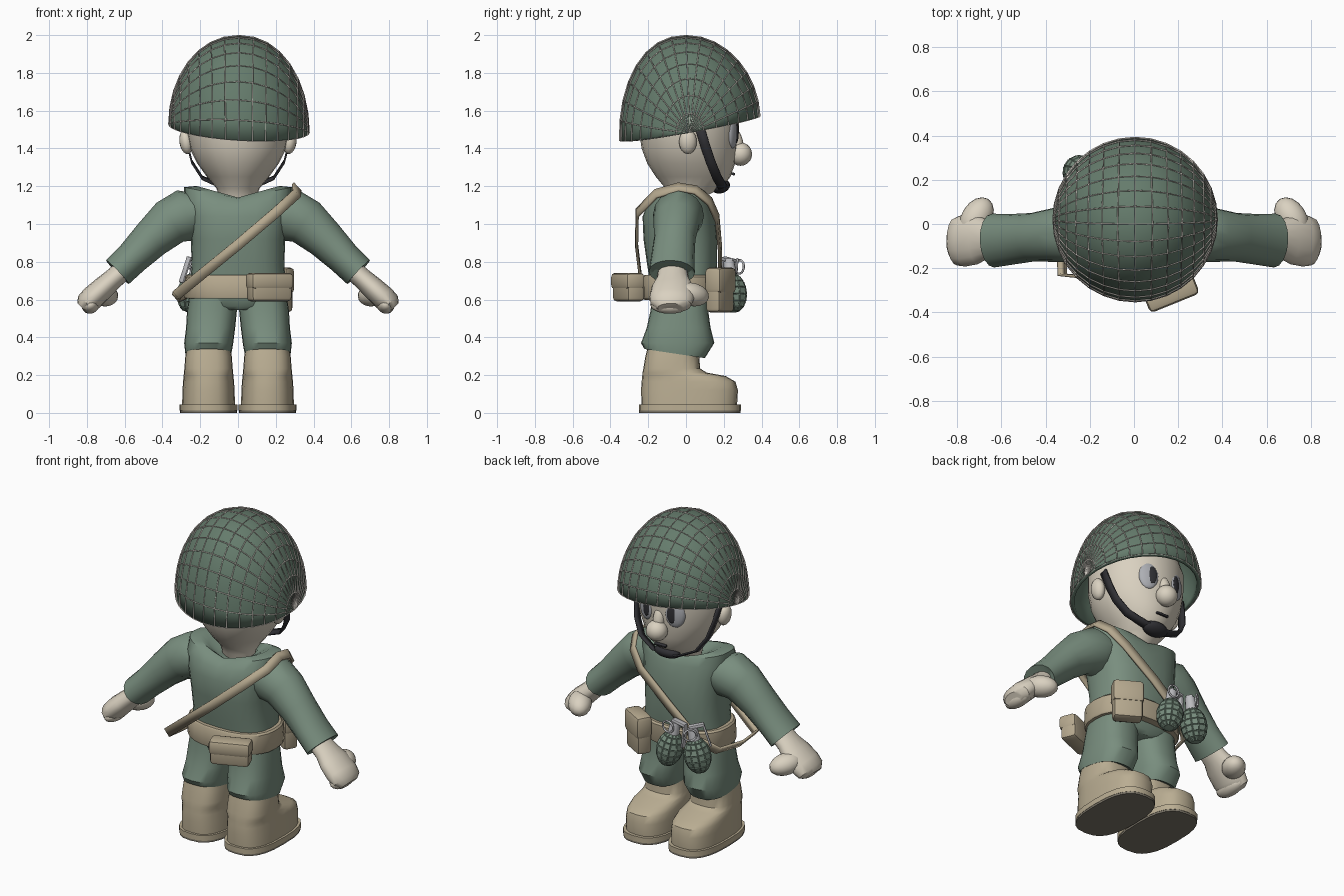
import bpy, bmesh
from math import cos, sin, pi, radians, copysign
from mathutils import Vector, Matrix, Euler

if "Cube" in bpy.data.objects:
    bpy.data.objects.remove(bpy.data.objects["Cube"])


def mat(name, r, g, b):
    m = bpy.data.materials.new(name)
    m.diffuse_color = (r, g, b, 1)
    m.use_nodes = True
    m.node_tree.nodes["Principled BSDF"].inputs["Base Color"].default_value = m.diffuse_color
    return m


CLOTH = mat("cloth", 0.19, 0.27, 0.21)
HELMET = mat("helmet_green", 0.13, 0.20, 0.15)
NET = mat("net_cord", 0.70, 0.66, 0.60)
SKIN = mat("skin", 0.70, 0.64, 0.53)
TAN = mat("webbing", 0.46, 0.39, 0.27)
BOOT = mat("boot_leather", 0.49, 0.42, 0.29)
SOLE = mat("boot_sole", 0.20, 0.18, 0.14)
DARK = mat("dark", 0.03, 0.03, 0.035)
EYE = mat("eye", 0.42, 0.43, 0.46)
METAL = mat("metal", 0.5, 0.5, 0.52)


def obj(name, bm, m, angle=40, recalc=True):
    if recalc:
        bmesh.ops.recalc_face_normals(bm, faces=bm.faces[:])
    me = bpy.data.meshes.new(name)
    bm.to_mesh(me)
    bm.free()
    o = bpy.data.objects.new(name, me)
    bpy.context.collection.objects.link(o)
    me.materials.append(m)
    bpy.ops.object.select_all(action='DESELECT')
    o.select_set(True)
    bpy.context.view_layer.objects.active = o
    bpy.ops.object.shade_smooth_by_angle(angle=radians(angle))
    return o


def skin_rings(name, rings, m, angle=40):
    bm = bmesh.new()
    vs = [[bm.verts.new(p) for p in r] for r in rings]
    n = len(vs[0])
    for a, b in zip(vs, vs[1:]):
        for i in range(n):
            j = (i + 1) % n
            bm.faces.new((a[i], a[j], b[j], b[i]))
    bm.faces.new(vs[0])
    bm.faces.new(vs[-1])
    return obj(name, bm, m, angle)


def loft(name, rings, m, n=24, p=2.0, angle=40):
    """Stacked rings: (centre x, y min, y max, z, half width, slope along y, lift towards sides)."""
    def q(v):
        return copysign(abs(v) ** (2 / p), v)
    out = []
    for cx, y0, y1, z, rx, *extra in rings:
        k, lift = (extra + [0, 0])[:2]
        ring = []
        for i in range(n):
            a = 2 * pi * i / n
            dx = rx * q(cos(a))
            y = (y0 + y1) / 2 + q(sin(a)) * (y1 - y0) / 2
            ring.append((cx + dx, y, z + k * y + lift * abs(dx)))
        out.append(ring)
    return skin_rings(name, out, m, angle)


def tube(name, path, m, n=16):
    """Sweep of (x, y, z, radius along y, radius across)."""
    c = [Vector(p[:3]) for p in path]
    out = []
    for i, p in enumerate(path):
        t = c[min(i + 1, len(c) - 1)] - c[max(i - 1, 0)]
        w = t.cross(Vector((0, 1, 0))).normalized()
        u = w.cross(t).normalized()
        out.append([c[i] + u * p[3] * cos(2 * pi * k / n) + w * p[4] * sin(2 * pi * k / n)
                    for k in range(n)])
    return skin_rings(name, out, m)


def xform(loc, rot=(0, 0, 0), scale=(1, 1, 1)):
    return Matrix.LocRotScale(Vector(loc), Euler([radians(a) for a in rot]), Vector(scale))


def ball(name, loc, scale, m, rot=(0, 0, 0), seg=16):
    bm = bmesh.new()
    bmesh.ops.create_uvsphere(bm, u_segments=seg, v_segments=seg * 2 // 3, radius=1,
                              matrix=xform(loc, rot, scale))
    return obj(name, bm, m, 60)


def box(name, M, size, m, bevel=0.022):
    bm = bmesh.new()
    bmesh.ops.create_cube(bm, size=1, matrix=Matrix.Diagonal((*size, 1)))
    bmesh.ops.bevel(bm, geom=bm.edges[:], offset=bevel, segments=2, affect='EDGES', profile=0.5)
    bm.transform(M)
    return obj(name, bm, m)


def ribbon(name, pts, width, centre, m, thick=0.015, closed=False):
    """Flat strap facing away from a centre point."""
    bm = bmesh.new()
    P = [Vector(p) for p in pts]
    n = len(P)
    pairs = []
    for i, p in enumerate(P):
        a = P[i - 1] if closed or i else p
        b = P[(i + 1) % n] if closed or i < n - 1 else p
        w = (b - a).cross(p - Vector(centre)).normalized() * width / 2
        pairs.append((bm.verts.new(p - w), bm.verts.new(p + w)))
    for i in range(n if closed else n - 1):
        a, b = pairs[i], pairs[(i + 1) % n]
        bm.faces.new((a[0], a[1], b[1], b[0]))
    o = obj(name, bm, m, 30)
    s = o.modifiers.new("thickness", 'SOLIDIFY')
    s.thickness, s.offset = thick, 0


# Helmet and its net: half sphere with poles on the sides, sheared so the rim tilts
def dome(k=1.0):
    bm = bmesh.new()
    bmesh.ops.create_uvsphere(bm, u_segments=32, v_segments=16, radius=1,
                              matrix=Matrix.Rotation(pi / 2, 4, 'Y'))
    bmesh.ops.delete(bm, geom=[v for v in bm.verts if v.co.z < -0.001], context='VERTS')
    for v in bm.verts:
        x, y, t = v.co
        f = 0.368 * k * max(1e-5, 1 - t * t) ** -0.03
        x, y = x * f, y * f
        v.co = (x + 0.005, y + 0.02 * (1 - t), 1.505 + 0.488 * k * t + (1 - t) * (0.175 * y - 0.06 * x))
    return bm


shell = obj("helmet", dome(), HELMET, 60, False)
s = shell.modifiers.new("thickness", 'SOLIDIFY')
s.thickness, s.offset = 0.02, -1
net = obj("helmet_net", dome(1.008), NET, 30, False)
w = net.modifiers.new("cords", 'WIREFRAME')
w.thickness, w.use_even_offset = 0.008, False

# Head and face
loft("head", [(0, -0.07, 0.09, 1.08, 0.09), (0, -0.09, 0.11, 1.15, 0.10), (0, -0.11, 0.19, 1.19, 0.115),
              (0, -0.16, 0.235, 1.25, 0.165), (0, -0.205, 0.26, 1.32, 0.215), (0, -0.235, 0.27, 1.40, 0.255),
              (0, -0.25, 0.28, 1.50, 0.275), (0, -0.25, 0.28, 1.62, 0.275), (0, -0.22, 0.25, 1.74, 0.23),
              (0, -0.13, 0.15, 1.84, 0.13), (0, -0.04, 0.05, 1.87, 0.04)], SKIN, angle=60)
ball("nose_tip", (0, 0.288, 1.37), (0.064, 0.062, 0.062), SKIN)
ball("nose_bridge", (0, 0.268, 1.43), (0.035, 0.035, 0.08), SKIN, (12, 0, 0))
box("mouth", xform((0, 0.25, 1.265), (-20, 0, 0)), (0.08, 0.02, 0.014), DARK, 0.004)
for s, side in ((-1, "left"), (1, "right")):
    ball(side + "_ear", (s * 0.275, 0.01, 1.435), (0.035, 0.047, 0.065), SKIN, (0, s * 8, 0))
    ball(side + "_eye", (s * 0.10, 0.247, 1.485), (0.06, 0.022, 0.085), EYE, (0, 0, -s * 20))
    ball(side + "_pupil", (s * 0.088, 0.268, 1.485), (0.028, 0.008, 0.055), DARK, (0, 0, -s * 18))

# Chin strap and cup
half = [(0.285, 0.07, 1.52), (0.268, 0.10, 1.42), (0.245, 0.13, 1.33), (0.19, 0.165, 1.245), (0.08, 0.195, 1.195)]
ribbon("chin_strap", half + [(-x, y, z) for x, y, z in half[::-1]], 0.05, (0, 0.12, 1.42), DARK, 0.01)
ball("chin_cup", (0, 0.185, 1.198), (0.085, 0.05, 0.035), DARK, (20, 0, 0))

# Shirt with a sunken neckline
loft("shirt", [(0, -0.19, 0.15, 0.68, 0.255), (0, -0.205, 0.165, 0.78, 0.245), (0, -0.225, 0.165, 0.92, 0.25),
               (0, -0.23, 0.155, 1.04, 0.268), (0, -0.205, 0.135, 1.10, 0.285, 0, 0.1),
               (0, -0.17, 0.12, 1.135, 0.285, 0, 0.21), (0, -0.14, 0.11, 1.14, 0.22, 0, 0.28),
               (0, -0.12, 0.11, 1.125, 0.17, 0, 0.3), (0, -0.10, 0.11, 1.10, 0.10, 0, 0.3)],
     CLOTH, p=2.6)

# Arms and hands
for s, side in ((-1, "left"), (1, "right")):
    tube(side + "_sleeve", [(s * 0.20, -0.04, 1.06, 0.12, 0.10), (s * 0.28, -0.04, 1.045, 0.135, 0.14),
                            (s * 0.36, -0.05, 1.01, 0.122, 0.125), (s * 0.46, -0.06, 0.92, 0.11, 0.105),
                            (s * 0.56, -0.07, 0.82, 0.115, 0.09), (s * 0.638, -0.075, 0.745, 0.122, 0.087),
                            (s * 0.63, -0.075, 0.753, 0.09, 0.06)], CLOTH)
    tube(side + "_hand", [(s * 0.59, -0.07, 0.77, 0.075, 0.055), (s * 0.66, -0.07, 0.71, 0.085, 0.055),
                          (s * 0.71, -0.07, 0.665, 0.112, 0.06), (s * 0.77, -0.075, 0.61, 0.118, 0.064),
                          (s * 0.805, -0.08, 0.575, 0.108, 0.06), (s * 0.825, -0.08, 0.555, 0.07, 0.035)], SKIN)
    ball(side + "_fingers", (s * 0.78, -0.085, 0.572), (0.05, 0.105, 0.045), SKIN, (0, s * 42, 0))
    ball(side + "_thumb", (s * 0.712, 0.03, 0.627), (0.068, 0.1, 0.062), SKIN, (-10, 0, s * 32))

# Trousers
loft("trouser_seat", [(0, -0.16, 0.10, 0.545, 0.13), (0, -0.18, 0.118, 0.565, 0.235), (0, -0.195, 0.145, 0.63, 0.262),
                      (0, -0.19, 0.15, 0.70, 0.255)], CLOTH, p=2.5)
for s, side in ((-1, "left"), (1, "right")):
    loft(side + "_trouser_leg", [(s * 0.155, -0.18, 0.08, 0.315, 0.10, -0.15), (s * 0.157, -0.22, 0.10, 0.305, 0.122, -0.15),
                                 (s * 0.155, -0.238, 0.15, 0.37, 0.13), (s * 0.145, -0.208, 0.13, 0.45, 0.13),
                                 (s * 0.138, -0.188, 0.118, 0.54, 0.132), (s * 0.13, -0.18, 0.12, 0.62, 0.128)],
         CLOTH, p=2.5)
    # Boots
    x = s * 0.156
    loft(side + "_boot", [(x, -0.235, 0.27, 0.035, 0.14), (x, -0.238, 0.275, 0.12, 0.138), (x, -0.235, 0.262, 0.165, 0.135),
                          (x, -0.232, 0.21, 0.195, 0.132), (x, -0.23, 0.11, 0.213, 0.13), (x, -0.226, 0.075, 0.235, 0.128),
                          (x, -0.215, 0.07, 0.30, 0.123), (x, -0.20, 0.07, 0.36, 0.112)], BOOT, p=2.7)
    loft(side + "_boot_welt", [(x, -0.25, 0.29, 0.012, 0.153), (x, -0.25, 0.29, 0.045, 0.153)], BOOT, p=2.7)
    loft(side + "_sole", [(x, -0.248, 0.288, 0, 0.151), (x, -0.248, 0.288, 0.014, 0.151)], SOLE, p=2.7)

# Belt and shoulder strap
loft("belt", [(0, -0.225, 0.18, 0.605, 0.28), (0, -0.228, 0.185, 0.615, 0.287), (0, -0.228, 0.185, 0.72, 0.28),
              (0, -0.22, 0.175, 0.73, 0.27)], TAN, p=2.4)
ribbon("shoulder_strap", [(0.31, -0.04, 1.195), (0.315, 0.05, 1.18), (0.28, 0.125, 1.12), (0.2, 0.165, 1.03),
                          (0.0, 0.18, 0.87), (-0.2, 0.18, 0.70), (-0.29, 0.1, 0.625), (-0.325, -0.08, 0.61),
                          (-0.325, -0.23, 0.625), (0.0, -0.262, 0.89), (0.2, -0.258, 1.06), (0.31, -0.16, 1.16)],
       0.055, (0, -0.03, 0.9), TAN, closed=True)

# Pouches with flaps
for name, loc, turn, (w, d, h) in (("back_pouch", (0.165, -0.305, 0.665), 22, (0.23, 0.10, 0.15)),
                                   ("front_pouch", (0.20, 0.18, 0.65), 150, (0.17, 0.09, 0.235))):
    M = xform(loc, (0, 0, turn))
    box(name, M, (w, d, h), TAN)
    box(name + "_flap", M @ Matrix.Translation((0, -0.004, h * 0.22)), (w + 0.012, d + 0.008, h * 0.58), TAN)

# Grenades: ridged body, cap, lever and pull ring
for name, loc, rot in (("inner_grenade", (-0.06, 0.245, 0.635), (6, -10, 0)),
                       ("outer_grenade", (-0.245, 0.235, 0.635), (6, 10, 40))):
    M = xform(loc, rot)
    bm = bmesh.new()
    bmesh.ops.create_uvsphere(bm, u_segments=12, v_segments=9, radius=1,
                              matrix=Matrix.Diagonal((0.075, 0.075, 0.106, 1)))
    bmesh.ops.inset_individual(bm, faces=[f for f in bm.faces if len(f.verts) == 4], thickness=0.004, depth=0.004)
    bm.transform(M)
    obj(name, bm, CLOTH, 30)
    bm = bmesh.new()
    bmesh.ops.create_cone(bm, cap_ends=True, segments=12, radius1=0.035, radius2=0.028, depth=0.08,
                          matrix=M @ Matrix.Translation((0, 0, 0.13)))
    obj(name + "_cap", bm, METAL)
    box(name + "_lever_top", M @ xform((-0.025, 0, 0.175)), (0.09, 0.04, 0.018), METAL, 0.004)
    box(name + "_lever", M @ xform((-0.074, 0, 0.11), (0, 8, 0)), (0.012, 0.036, 0.14), METAL, 0.004)
    bpy.ops.mesh.primitive_torus_add(major_segments=16, minor_segments=6, major_radius=0.036, minor_radius=0.006)
    ring = bpy.context.object
    ring.name = name + "_ring"
    ring.matrix_world = M @ xform((0.02, 0.04, 0.14), (80, 0, 0))
    ring.data.materials.append(METAL)
    bpy.ops.object.shade_smooth()
